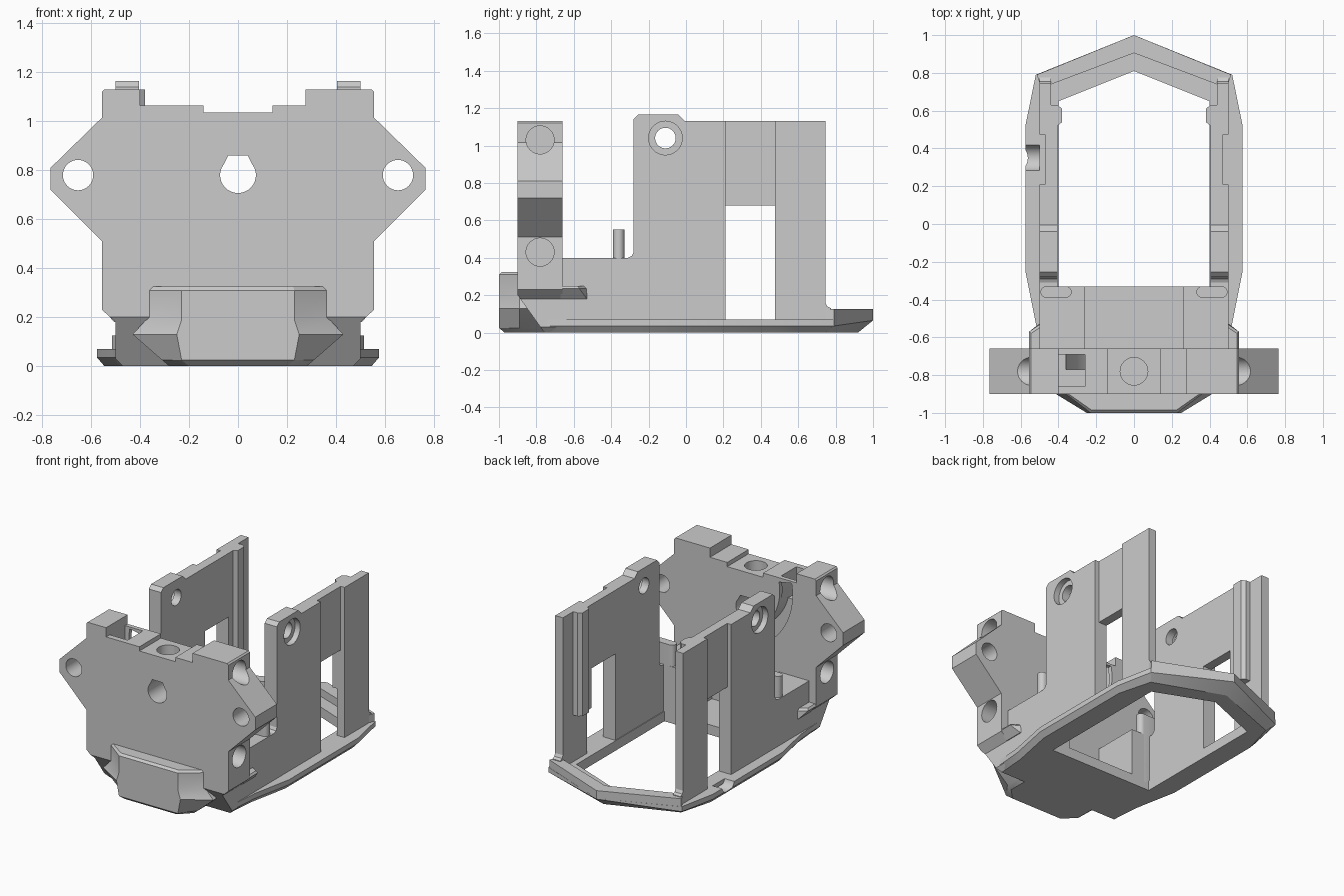
import bpy, bmesh, math

if "Cube" in bpy.data.objects:
    bpy.data.objects.remove(bpy.data.objects["Cube"])


def loft(name, rings):
    """Closed solid through rings of 3D points with equal counts."""
    bm = bmesh.new()
    vs = [[bm.verts.new(p) for p in r] for r in rings]
    n = len(vs[0])
    for a, b in zip(vs, vs[1:]):
        for i in range(n):
            bm.faces.new((a[i], a[(i + 1) % n], b[(i + 1) % n], b[i]))
    bm.faces.new(vs[0])
    bm.faces.new(vs[-1])
    bmesh.ops.recalc_face_normals(bm, faces=bm.faces)
    me = bpy.data.meshes.new(name)
    bm.to_mesh(me)
    bm.free()
    ob = bpy.data.objects.new(name, me)
    bpy.context.collection.objects.link(ob)
    return ob


def place(axis, p, t):
    u, v = p
    return {'x': (t, u, v), 'y': (u, t, v), 'z': (u, v, t)}[axis]


def prism(name, pts, axis, a, b):
    return loft(name, [[place(axis, p, t) for p in pts] for t in (a, b)])


def box(name, x0, x1, y0, y1, z0, z1):
    return prism(name, [(x0, y0), (x1, y0), (x1, y1), (x0, y1)], 'z', z0, z1)


def arc(cu, cv, r, a0, a1, n):
    return [(cu + r * math.cos(math.radians(a0 + (a1 - a0) * i / n)),
             cv + r * math.sin(math.radians(a0 + (a1 - a0) * i / n))) for i in range(n + 1)]


def cyl(axis, cu, cv, r, a, b):
    return prism("cutter", arc(cu, cv, r, 0, 360, 40)[:-1], axis, a, b)


def sym(half):
    """Mirror a right-half outline; points on x = 0 are kept once."""
    return half + [(-x, y) for x, y in reversed(half) if x > 0]


def apply(ob, mod):
    bpy.context.view_layer.objects.active = ob
    bpy.ops.object.modifier_apply(modifier=mod.name)


def cut(ob, *cutters):
    for c in cutters:
        c.hide_render = True
        m = ob.modifiers.new("cut", 'BOOLEAN')
        m.operation, m.solver, m.object = 'DIFFERENCE', 'EXACT', c
        apply(ob, m)
        bpy.data.objects.remove(c)


def mirror(ob):
    m = ob.modifiers.new("mirror", 'MIRROR')
    m.use_mirror_merge = False
    apply(ob, m)


def corner_cutters():
    wedge = [(-1.05, .2), (-.9, .2), (-.75, -.01), (-1.05, -.01)]
    return [prism("cutter", wedge, 'x', a, b) for a, b in ((.27, .7), (-.7, -.27))]


# Base frame with chamfered underside and large opening
outer = sym([(0, 1), (.52, .79), (.575, .52), (.575, -.25), (.515, -.55), (.5, -.74), (.4, -.9)])
inner_b = sym([(0, .92), (.48, .74), (.545, .5), (.545, -.25), (.485, -.55), (.47, -.73), (.37, -.87)])
base = loft("base_frame", [[(x, y, 0) for x, y in inner_b],
                           [(x, y, .065 if y > .9 else .035) for x, y in outer],
                           [(x, y, .07) for x, y in outer]])
opening = sym([(0, .81), (.4, .65), (.4, -.33)])
cut(base, prism("cutter", opening, 'z', -.1, .3),
    cyl('x', .35, .09, .07, -.7, -.475), *corner_cutters())

# Raised rear rim, a step above the frame
rim_pts = [(-.515, .79), (0, 1), (.515, .79), (.49, .72), (0, .905), (-.49, .72)]
prism("rear_rim", rim_pts, 'z', .068, .125)

# Front mounting plate
right = [(.47, .0), (.5, .03), (.5, .18), (.555, .23), (.555, .51), (.765, .72), (.765, .81), (.555, 1.015),
         (.555, 1.12), (.545, 1.13), (.275, 1.13), (.275, 1.065), (.14, 1.065), (.14, 1.035)]
left = [(-.14, 1.035), (-.14, 1.065), (-.4, 1.065), (-.4, 1.13)] + [(-x, z) for x, z in reversed(right[:10])]
plate = prism("front_plate", right + left, 'y', -.9, -.66)
d_hole = arc(0, .78, .073, 40, -220, 30) + [(-.04, .86), (.04, .86)]
cut(plate, prism("cutter", d_hole, 'y', -1.1, -.5), cyl('z', 0, -.78, .073, .9, 1.2), *corner_cutters())
for s in (1, -1):
    cut(plate, cyl('y', s * .653, .78, .062, -1.1, -.5))
    for z in (1.03, .43):
        cut(plate, cyl('x', -.78, z, .075, s * .44, s * .9))
# Cable pocket and curved groove on the plate's rear
groove = arc(.1, .97, .47, 170, 240, 16) + arc(.1, .97, .37, 240, 170, 16)
cut(plate, box("cutter", -.4, -.26, -.86, -.69, .88, 1.3), prism("cutter", groove, 'y', -.77, -.5))

# Front bumper
levels = [(0, .28, .2, -.97), (.025, .31, .23, -1), (.13, .43, .25, -1),
          (.19, .375, .23, -1), (.31, .375, .23, -1), (.325, .36, .225, -.985)]
loft("front_bumper", [[(-a, -.89, z), (-b, y, z), (b, y, z), (a, -.89, z),
                       (a if z < .19 else .37, -.75, z), (-a if z < .19 else -.37, -.75, z)]
                      for z, a, b, y in levels])

# Side walls: screw post, thin panel above the window, slim rear post
profile = [(-.67, .04), (-.67, .4), (-.31, .4), (-.29, .41), (-.28, .43), (-.28, 1.14), (-.255, 1.165),
           (-.04, 1.165), (-.005, 1.13), (.745, 1.13), (.745, .16), (.755, .14), (.775, .13), (.775, .04)]
wall = prism("side_wall", profile, 'x', .405, .5)
cut(wall, box("cutter", .3, .6, .21, .475, .07, .68), box("cutter", .47, .6, .21, .475, .5, 1.3),
    box("cutter", .3, .44, .62, .9, .07, 1.3), box("cutter", .3, .44, .47, .63, .07, .4),
    cyl('x', -.11, 1.04, .055, .3, .6), cyl('x', -.11, 1.04, .09, .46, .6))
mirror(wall)

# Guide rails inside the rear posts
rail = prism("guide_rail", [(.42, .52), (.405, .52), (.38, .54), (.38, .61), (.405, .63), (.45, .63)], 'z', .4, 1.13)
mirror(rail)

# Lower blocks beside the floor, with upright ribs
mirror(box("side_block", .26, .498, -.67, -.33, .03, .4))
rib = prism("upright_rib", arc(.36, -.36, .03, 90, 270, 10) + arc(.465, -.36, .03, -90, 90, 10), 'z', .05, .55)
mirror(rib)

# Side ledges behind the plate
ledge = loft("side_ledge", [[(.48, -.67, .18), (.505, -.67, .18), (.505, -.53, .18), (.48, -.525, .18)],
                            [(.48, -.67, .235), (.555, -.67, .235), (.555, -.57, .235), (.48, -.52, .235)],
                            [(.48, -.67, .25), (.545, -.67, .25), (.545, -.58, .25), (.48, -.535, .25)]])
mirror(ledge)

# Crisp edges, smooth holes
for ob in bpy.context.scene.objects:
    bpy.ops.object.select_all(action='DESELECT')
    ob.select_set(True)
    bpy.context.view_layer.objects.active = ob
    bpy.ops.object.shade_smooth_by_angle(angle=math.radians(25))
